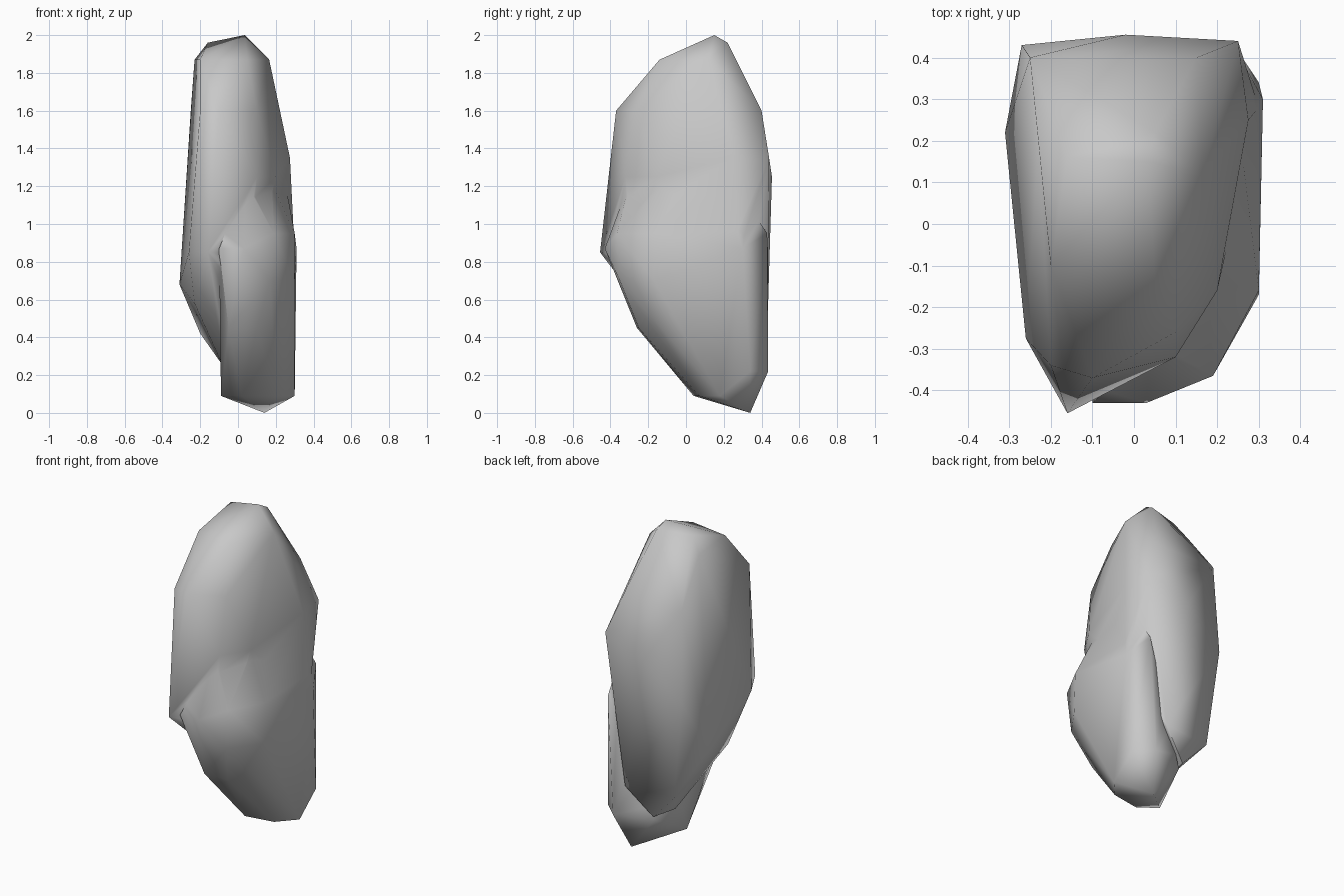
import bpy
import bmesh
import math

default_cube = bpy.data.objects.get("Cube")
if default_cube:
    bpy.data.objects.remove(default_cube, do_unlink=True)


def make_material(name, color):
    """Create one flat colour for viewport and render."""
    material = bpy.data.materials.new(name)
    material.use_nodes = True
    material.diffuse_color = color
    shader = next(node for node in material.node_tree.nodes
                  if node.type == "BSDF_PRINCIPLED")
    shader.inputs["Base Color"].default_value = color
    shader.inputs["Roughness"].default_value = 0.9
    return material


# Upper and left mass of the stone, as (height, [(x, y), ...])
upper_levels = [
    (0.25, [(-.04, .38), (-.08, .22)]),                    # low back edge
    (0.42, [(.12, .43), (-.16, .11), (-.2, .4)]),
    (0.58, [(-.23, -.09), (.05, -.25)]),                   # overhang rim
    (0.68, [(-.31, .22)]),                                 # left bulge
    (0.85, [(-.16, -.455), (-.26, -.275), (.3, .28)]),     # front belly
    (1.04, [(-.27, .43)]),
    (1.25, [(-.02, .455), (.1, -.32), (.2, -.16)]),
    (1.35, [(.25, .44), (.275, .25)]),                     # back shoulder
    (1.60, [(-.2, -.34), (-.1, -.37), (.1, -.26),          # upper front
            (.19, .1), (.15, .4), (-.25, .4)]),
    (1.87, [(-.2, -.1), (.05, -.14), (.165, .12), (-.23, .2)]),
    (1.96, [(-.16, .16), (.05, .22)]),
    (2.00, [(.035, .15)]),                                 # crown
]

# Lower right mass, reaching from the foot to the front shoulder
lower_levels = [
    (0.00, [(.14, .34)]),                                  # foot tip
    (0.09, [(-.09, .12), (.02, .04), (.2, .07), (.3, .18)]),
    (0.22, [(.2, .435), (.3, .34), (-.03, .36)]),
    (0.45, [(-.05, -.26), (.1, -.25)]),
    (0.70, [(.3, -.17), (.17, -.35)]),
    (0.87, [(.03, -.43), (-.1, -.43), (.31, .3)]),
    (0.95, [(.3, -.16), (.19, -.365), (.24, .43)]),
    (1.22, [(.04, -.3), (.18, -.13), (.25, .25)]),
]


def build_stone(name, levels, material):
    """Wrap the corner points in a tight faceted skin."""
    mesh = bpy.data.meshes.new(name)
    bm = bmesh.new()
    for height, corners in levels:
        for x, y in corners:
            bm.verts.new((x, y, height))
    bmesh.ops.convex_hull(bm, input=bm.verts)
    # Drop any corner that ended up inside the skin
    loose = [v for v in bm.verts if not v.link_faces]
    bmesh.ops.delete(bm, geom=loose, context="VERTS")
    bmesh.ops.recalc_face_normals(bm, faces=bm.faces)
    bm.to_mesh(mesh)
    bm.free()
    mesh.materials.append(material)
    stone = bpy.data.objects.new(name, mesh)
    bpy.context.collection.objects.link(stone)
    return stone


stone_grey = make_material("stone grey", (.58, .58, .58, 1))
stone = build_stone("standing_stone", upper_levels, stone_grey)
lower = build_stone("lower_mass", lower_levels, stone_grey)

bpy.ops.object.select_all(action="DESELECT")
stone.select_set(True)
bpy.context.view_layer.objects.active = stone

# Merge both masses into one skin
union = stone.modifiers.new("merge_lower", "BOOLEAN")
union.operation = "UNION"
union.solver = "EXACT"
union.object = lower
bpy.ops.object.modifier_apply(modifier=union.name)
bpy.data.objects.remove(lower, do_unlink=True)

# Soft shading over the facets, keeping only the hardest edges
bpy.ops.object.shade_smooth_by_angle(angle=math.radians(70))
